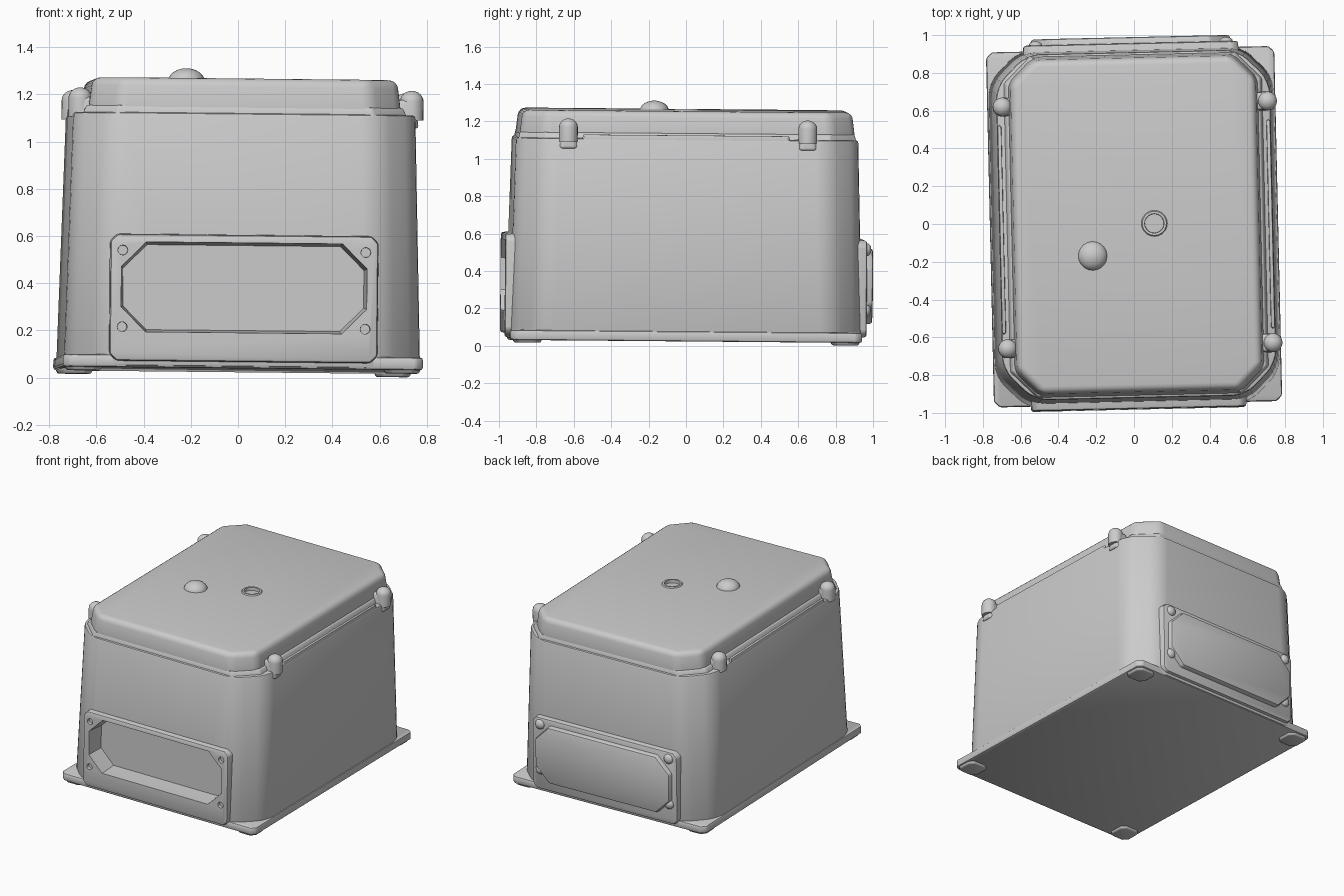
import bpy, bmesh
from math import radians, cos, sin, pi
from mathutils import Matrix, Vector

if "Cube" in bpy.data.objects:
    bpy.data.objects.remove(bpy.data.objects["Cube"])

T = Matrix.Translation
# The whole enclosure sits very slightly turned and tilted
TILT = (T((0, -0.015, 0.017)) @ Matrix.Rotation(radians(1.3), 4, 'Z')
        @ Matrix.Rotation(radians(0.6), 4, 'Y') @ Matrix.Rotation(radians(-0.5), 4, 'X'))
FRONT = Matrix.Rotation(radians(90), 4, 'X')    # local +z -> -y
BACK = Matrix.Rotation(radians(-90), 4, 'X')    # local +z -> +y


def octagon(hx, hy, c):
    return [(hx - c, -hy), (hx, -hy + c), (hx, hy - c), (hx - c, hy),
            (-hx + c, hy), (-hx, hy - c), (-hx, -hy + c), (-hx + c, -hy)]


def circle(r, n=20):
    return [(r * cos(2 * pi * i / n), r * sin(2 * pi * i / n)) for i in range(n)]


def loft(name, rings, mat=Matrix(), bevel=0.0, seg=3):
    """Stack outlines [(points, z), ...] into a closed solid."""
    bm = bmesh.new()
    loops = [[bm.verts.new(TILT @ mat @ Vector((x, y, z))) for x, y in pts]
             for pts, z in rings]
    n = len(loops[0])
    for a, b in zip(loops, loops[1:]):
        for i in range(n):
            j = (i + 1) % n
            bm.faces.new((a[i], a[j], b[j], b[i]))
    bm.faces.new(loops[0][::-1])
    bm.faces.new(loops[-1])
    bmesh.ops.recalc_face_normals(bm, faces=bm.faces)
    me = bpy.data.meshes.new(name)
    bm.to_mesh(me)
    bm.free()
    ob = bpy.data.objects.new(name, me)
    bpy.context.collection.objects.link(ob)
    if bevel:
        m = ob.modifiers.new("soft", 'BEVEL')
        m.width, m.segments, m.angle_limit = bevel, seg, radians(25)
        apply(ob, m)
    return ob


def apply(ob, mod):
    bpy.context.view_layer.objects.active = ob
    bpy.ops.object.modifier_apply(modifier=mod.name)


def cut(ob, cutter):
    m = ob.modifiers.new("cut", 'BOOLEAN')
    m.operation, m.object, m.solver = 'DIFFERENCE', cutter, 'EXACT'
    apply(ob, m)


def dome(name, x, y, z, r, h, mat=Matrix(), stem=0.0):
    """Rounded button, optionally on a straight stem."""
    rings = [(circle(r), -stem)] if stem else []
    for k in range(6):
        a = k / 6 * pi / 2
        rings.append((circle(r * cos(a)), h * sin(a)))
    rings.append((circle(r * 0.08), h))
    return loft(name, rings, mat @ T((x, y, z)))


# Tapered main body with soft chamfered corners
body = loft("body", [(octagon(0.755, 0.945, 0.165), 0.02),
                     (octagon(0.725, 0.915, 0.165), 1.095)])
bm = bmesh.new()
bm.from_mesh(body.data)
upright = [e for e in bm.edges if abs(e.verts[0].co.z - e.verts[1].co.z) > 0.5]
bmesh.ops.bevel(bm, geom=upright, offset=0.07, segments=4, profile=0.5, affect='EDGES')
bm.to_mesh(body.data)
bm.free()
m = body.modifiers.new("soft", 'BEVEL')
m.width, m.segments, m.angle_limit = 0.012, 2, radians(50)
apply(body, m)

# Base plate whose corners stick out as mounting feet
loft("base_plate", [(octagon(0.763, 0.94, 0.03), 0.014),
                    (octagon(0.763, 0.94, 0.03), 0.068)], bevel=0.012, seg=2)
for sx in (-1, 1):
    for sy in (-1, 1):
        loft("foot_pad", [(octagon(0.07, 0.07, 0.03), 0.0),
                          (octagon(0.085, 0.085, 0.03), 0.03)],
             T((sx * 0.675, sy * 0.85, 0)), 0.006, 2)

# Lid with a rounded top edge
lid = loft("lid", [(octagon(0.665, 0.9, 0.13), 1.085),
                   (octagon(0.645, 0.88, 0.125), 1.243)], bevel=0.035, seg=4)
# Low skirt and raised side ledges between the screws
loft("lid_skirt", [(octagon(0.69, 0.905, 0.14), 1.08),
                   (octagon(0.67, 0.895, 0.135), 1.125)], bevel=0.008, seg=2)
for sx in (-1, 1):
    loft("side_rim", [(octagon(0.012, 0.56, 0.01), 1.07),
                      (octagon(0.009, 0.55, 0.008), 1.115)],
         T((sx * 0.712, -0.01, 0)), 0.004, 2)

# Four lid screws, each on an ear joined to the lid
for sx in (-1, 1):
    for sy in (-1, 1):
        x, y = sx * (0.71 if sx > 0 else 0.695), sy * 0.64
        loft("lid_ear", [(octagon(0.06, 0.055, 0.02), 1.04),
                         (octagon(0.045, 0.045, 0.02), 1.16)],
             T((x - sx * 0.03, y, 0)), 0.014, 3)
        dome("lid_screw", x, y, 1.155, 0.05, 0.045, stem=0.08)

# Button and shallow ringed dimple on the lid
dome("lid_button", -0.235, -0.16, 1.235, 0.078, 0.055)
ring = loft("dimple_ring", [(circle(0.075), 1.235), (circle(0.064), 1.25)],
            T((0.095, 0.005, 0)))
hole = loft("dimple_cutter", [(circle(0.05), 1.228), (circle(0.055), 1.3)],
            T((0.095, 0.005, 0)))
cut(lid, hole)
cut(ring, hole)

# Front flange around a deep recessed window
flange = loft("front_flange", [(octagon(0.575, 0.275, 0.03), 0.8),
                               (octagon(0.567, 0.268, 0.03), 0.968)],
              FRONT @ T((0, 0.31, 0)), 0.012, 2)
window = loft("window_cutter", [(octagon(0.51, 0.18, 0.1), 0.84),
                                (octagon(0.52, 0.19, 0.105), 0.95),
                                (octagon(0.525, 0.195, 0.105), 1.1)],
              FRONT @ T((0, 0.355, 0)))
cut(body, window)
cut(flange, window)

# Back flange carrying an octagonal cover plate
loft("back_flange", [(octagon(0.575, 0.265, 0.03), 0.8),
                     (octagon(0.567, 0.258, 0.03), 0.967)],
     BACK @ T((0, -0.3, 0)), 0.012, 2)
loft("back_cover", [(octagon(0.535, 0.21, 0.11), 0.93),
                    (octagon(0.525, 0.2, 0.105), 1.0)],
     BACK @ T((0, -0.315, 0)), 0.012, 2)

# Corner screw holes in front, screw heads on the back
cutters = [window, hole]
for sx in (-1, 1):
    for z in (0.185, 0.51):
        h = loft("screw_cutter", [(circle(0.02), 0.945), (circle(0.026), 1.1)],
                 FRONT @ T((sx * 0.515, z, 0)))
        cut(flange, h)
        cutters.append(h)
        dome("back_screw", sx * 0.505, -z, 0.965, 0.035, 0.025, BACK)

for c in cutters:
    bpy.data.objects.remove(c)

# Smooth shading with crisp edges
bpy.ops.object.select_all(action='SELECT')
bpy.context.view_layer.objects.active = body
bpy.ops.object.shade_smooth_by_angle(angle=radians(35))
